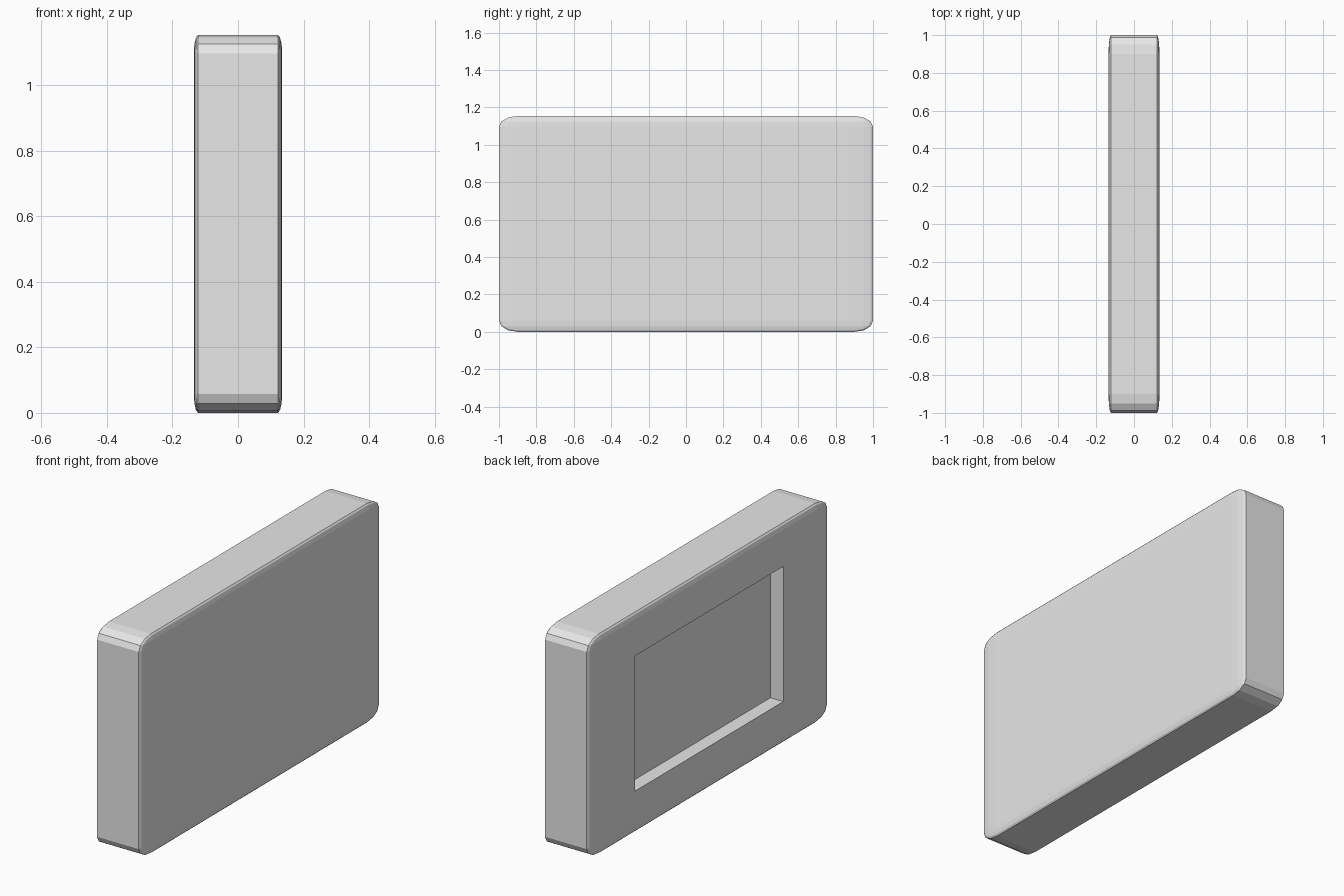
import bpy
import bmesh
from mathutils import Vector

cube = bpy.data.objects.get("Cube")
if cube:
    bpy.data.objects.remove(cube, do_unlink=True)

HALF = Vector((0.135, 1.0, 0.577))  # half sizes of the slab
ROUND = 0.1                         # edge rounding, as a share of each half size
RECESS = 0.617                      # recess opening, same share
DEPTH = 0.075

# Plain grey material
grey = bpy.data.materials.new("light grey")
grey.use_nodes = True
grey.diffuse_color = (0.8, 0.8, 0.8, 1)
grey.node_tree.nodes["Principled BSDF"].inputs["Base Color"].default_value = (0.8, 0.8, 0.8, 1)

# Rounded block
bm = bmesh.new()
bmesh.ops.create_cube(bm, size=2)
bmesh.ops.bevel(bm, geom=bm.edges[:], offset=ROUND, offset_type='OFFSET',
                segments=3, profile=0.5, affect='EDGES')

# Rectangular recess in one broad side
panel = min(bm.faces, key=lambda f: f.calc_center_median().x - f.calc_area())
bm.normal_update()
panel = max((f for f in bm.faces if f.normal.x < -0.99), key=lambda f: f.calc_area())
bmesh.ops.inset_individual(bm, faces=[panel], thickness=1 - ROUND - RECESS, use_even_offset=True)
floor = bmesh.ops.extrude_discrete_faces(bm, faces=[panel])["faces"][0]
bmesh.ops.translate(bm, verts=floor.verts[:], vec=(DEPTH / HALF.x, 0, 0))

# Stretch to a standing slab on the ground
bmesh.ops.scale(bm, verts=bm.verts[:], vec=HALF)
bmesh.ops.translate(bm, verts=bm.verts[:], vec=(0, 0, HALF.z))
bmesh.ops.recalc_face_normals(bm, faces=bm.faces[:])

mesh = bpy.data.meshes.new("recessed_slab")
bm.to_mesh(mesh)
bm.free()
mesh.materials.append(grey)
slab = bpy.data.objects.new("recessed_slab", mesh)
bpy.context.collection.objects.link(slab)
